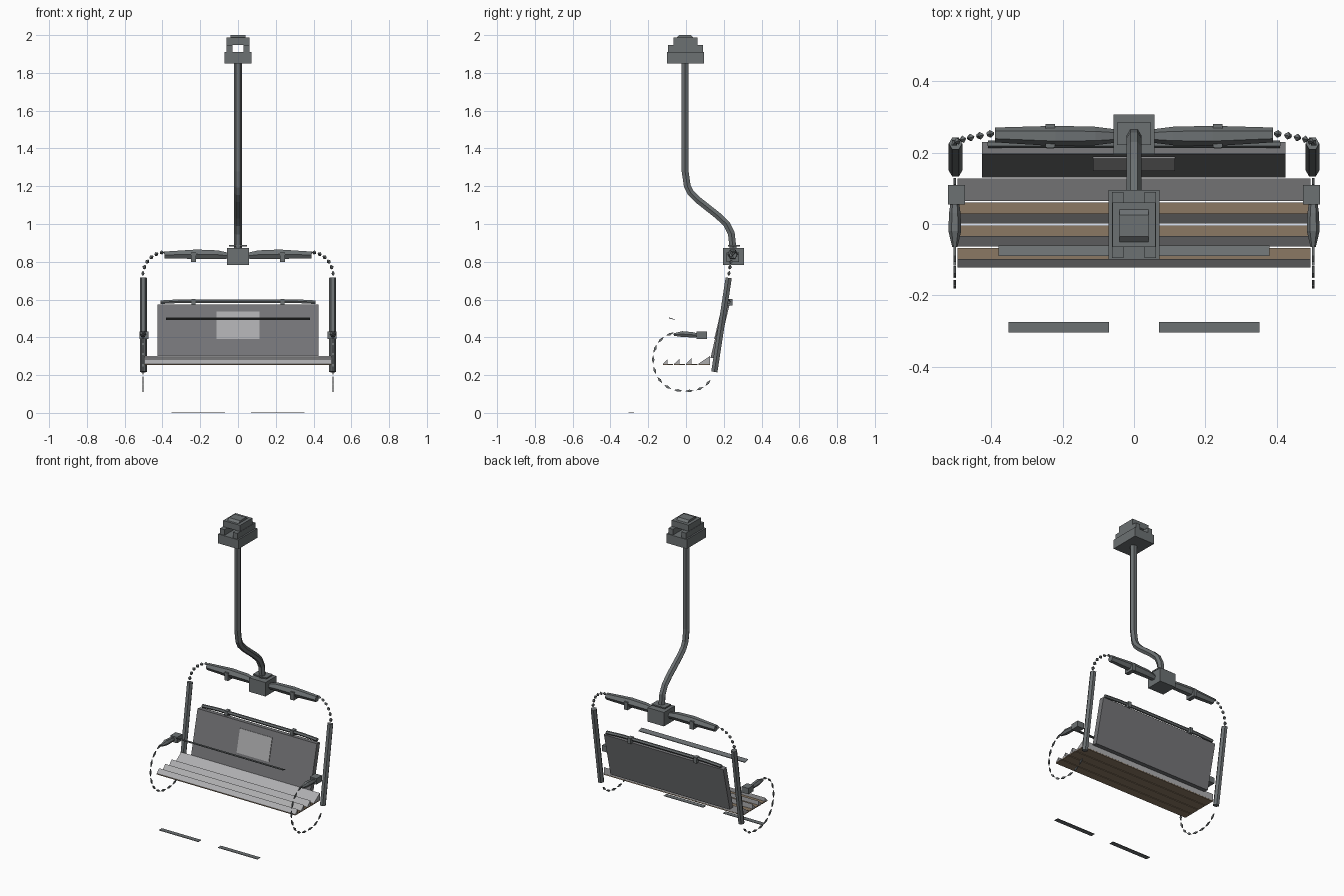
import bpy
import bmesh
from math import sin, cos, pi
from mathutils import Vector

cube = bpy.data.objects.get("Cube")
if cube:
    bpy.data.objects.remove(cube)


def material(name, rgb):
    m = bpy.data.materials.new(name)
    m.use_nodes = True
    m.diffuse_color = (*rgb, 1)
    bsdf = next(n for n in m.node_tree.nodes if n.type == "BSDF_PRINCIPLED")
    bsdf.inputs["Base Color"].default_value = (*rgb, 1)
    return m


METAL = material("steel grey", (0.15, 0.165, 0.17))
PANEL = material("panel grey", (0.18, 0.182, 0.19))
PALE = material("pale grey", (0.42, 0.42, 0.43))
WOOD = material("wood brown", (0.26, 0.19, 0.125))


def link_object(name, data, mat):
    data.materials.append(mat)
    obj = bpy.data.objects.new(name, data)
    bpy.context.collection.objects.link(obj)
    return obj


def prism(name, profile, x0, x1, mat):
    """Extrude a (y, z) outline along x."""
    bm = bmesh.new()
    face = bm.faces.new([bm.verts.new((x0, y, z)) for y, z in profile])
    ext = bmesh.ops.extrude_face_region(bm, geom=[face])
    verts = [g for g in ext["geom"] if isinstance(g, bmesh.types.BMVert)]
    bmesh.ops.translate(bm, verts=verts, vec=(x1 - x0, 0, 0))
    bmesh.ops.recalc_face_normals(bm, faces=bm.faces)
    mesh = bpy.data.meshes.new(name)
    bm.to_mesh(mesh)
    bm.free()
    return link_object(name, mesh, mat)


def box(name, x, y, z, mat=METAL):
    outline = [(y[0], z[0]), (y[1], z[0]), (y[1], z[1]), (y[0], z[1])]
    return prism(name, outline, x[0], x[1], mat)


def side_box(name, s, x, y, z, mat=METAL):
    return box(name, sorted((s * x[0], s * x[1])), y, z, mat)


def tube(name, points, radius, mat=METAL, taper=None, res=1):
    curve = bpy.data.curves.new(name, "CURVE")
    curve.dimensions = "3D"
    curve.bevel_depth = radius
    curve.bevel_resolution = res
    curve.use_fill_caps = True
    spline = curve.splines.new("POLY")
    spline.points.add(len(points) - 1)
    for i, p in enumerate(points):
        spline.points[i].co = (*p, 1)
        spline.points[i].radius = taper[i] if taper else 1
    spline.use_smooth = False
    return link_object(name, curve, mat)


# Cable grip at the top
box("grip_base", (-0.072, 0.072), (-0.1, 0.095), (1.85, 1.91))
for s in (-1, 1):
    side_box("grip_cheek", s, (0.03, 0.062), (-0.095, 0.09), (1.91, 1.947))
box("grip_cap", (-0.06, 0.06), (-0.065, 0.06), (1.947, 1.987))
prism("grip_crown", [(-0.05, 1.987), (0.04, 1.987), (0.025, 2.0), (-0.035, 2.0)],
      -0.04, 0.04, METAL)
box("grip_cap_plate", (-0.02, 0.02), (-0.03, 0.02), (1.9975, 2.0), PALE)

# Bent hanger stem
stem = [(-0.005, 1.87), (-0.005, 1.28), (0.007, 1.2), (0.025, 1.165), (0.06, 1.13),
        (0.17, 1.043), (0.215, 1.0), (0.24, 0.95), (0.25, 0.86)]
tube("hanger_stem", [(0, y, z) for y, z in stem], 0.021)

# Joint between stem and frame
box("joint_block", (-0.058, 0.058), (0.197, 0.308), (0.782, 0.872))
box("joint_flange", (-0.048, 0.048), (0.222, 0.285), (0.882, 0.89))

for s in (-1, 1):
    # Crossbar with clamps
    tube("crossbar", [(s * 0.058, 0.247, 0.832), (s * 0.11, 0.247, 0.838),
                      (s * 0.22, 0.247, 0.84), (s * 0.39, 0.25, 0.836)],
         0.026, taper=[0.75, 1, 1.1, 0.8])
    side_box("crossbar_clamp", s, (0.222, 0.248), (0.215, 0.28), (0.8, 0.85))

    # Segmented rounded corner of the frame
    def corner(t):
        return Vector((s * (0.39 + 0.115 * sin(t)), 0.255 - 0.03 * t / (pi / 2),
                       0.72 + 0.13 * cos(t)))
    count = 6
    for i in range(count):
        a = (i + 0.1) / count * pi / 2
        b = (i + 0.75) / count * pi / 2
        tube("frame_corner_link", [corner(a), corner((a + b) / 2), corner(b)],
             0.011, taper=[0.3, 1, 0.5], res=0)

    # Side posts
    tube("side_post", [(s * 0.501, 0.226, 0.715), (s * 0.501, 0.15, 0.217)], 0.019)

    # Armrest with clamp
    tube("armrest", [(s * 0.503, -0.065, 0.415), (s * 0.503, -0.02, 0.417),
                     (s * 0.503, 0.03, 0.414), (s * 0.503, 0.07, 0.41)],
         0.018, taper=[0.4, 1, 0.9, 0.6])
    side_box("armrest_clamp", s, (0.474, 0.522), (0.055, 0.11), (0.392, 0.43))

    # Segmented side loop running under the seat
    path = [Vector(p) for p in (
        (-0.06, 0.427), (-0.115, 0.405), (-0.155, 0.365), (-0.174, 0.31), (-0.174, 0.25),
        (-0.155, 0.195), (-0.12, 0.15), (-0.07, 0.122), (-0.01, 0.115), (0.05, 0.118),
        (0.1, 0.14), (0.135, 0.18))]
    for p, q in zip(path, path[1:]):
        d = q - p
        n = Vector((-d.y, d.x)).normalized() * 0.007
        a, b = p + d * 0.08, p + d * 0.85
        mid = (a + b) / 2
        prism("side_loop_link", [a, mid + n, b, mid - n],
              s * 0.503 - 0.003, s * 0.503 + 0.003, METAL)

    # Footrest
    side_box("footrest", s, (0.07, 0.352), (-0.305, -0.275), (0, 0.003))

    # Clamps on the backrest rail
    side_box("backrest_clamp", s, (0.224, 0.246), (0.212, 0.245), (0.568, 0.604))

# Restraint bar
prism("restraint_bar", [(-0.09, 0.501), (-0.06, 0.492), (-0.06, 0.496), (-0.09, 0.505)],
      -0.38, 0.38, METAL)

# Backrest, its top rail and the pale plate on its front
low, high = Vector((0.13, 0.292)), Vector((0.197, 0.575))
depth = Vector((0.033, -0.004))
prism("backrest", [low, low + depth, high + depth, high], -0.427, 0.425, PANEL)
tube("backrest_rail", [(-0.41, 0.224, 0.586), (-0.3, 0.224, 0.592),
                       (0.3, 0.224, 0.592), (0.41, 0.224, 0.586)], 0.011)
a, b = low.lerp(high, 0.35), low.lerp(high, 0.86)
front = Vector((-0.004, 0.001))
prism("backrest_plate", [a, b, b + front, a + front], -0.115, 0.115, PALE)

# Seat slats: wooden boards, each with a pale sloping strip behind its front edge
for y0, y1, rise in ((-0.122, -0.068, 0.022), (-0.063, -0.004, 0.025),
                     (0.001, 0.06, 0.03), (0.065, 0.128, 0.04)):
    box("seat_slat", (-0.495, 0.495), (y0, y1), (0.253, 0.259), WOOD)
    mid = y1 - 0.03 if y0 < 0.06 else y1
    prism("slat_top", [(y0, 0.2595), (mid, 0.2595), (mid, 0.262 + rise)],
          -0.495, 0.495, PALE)
